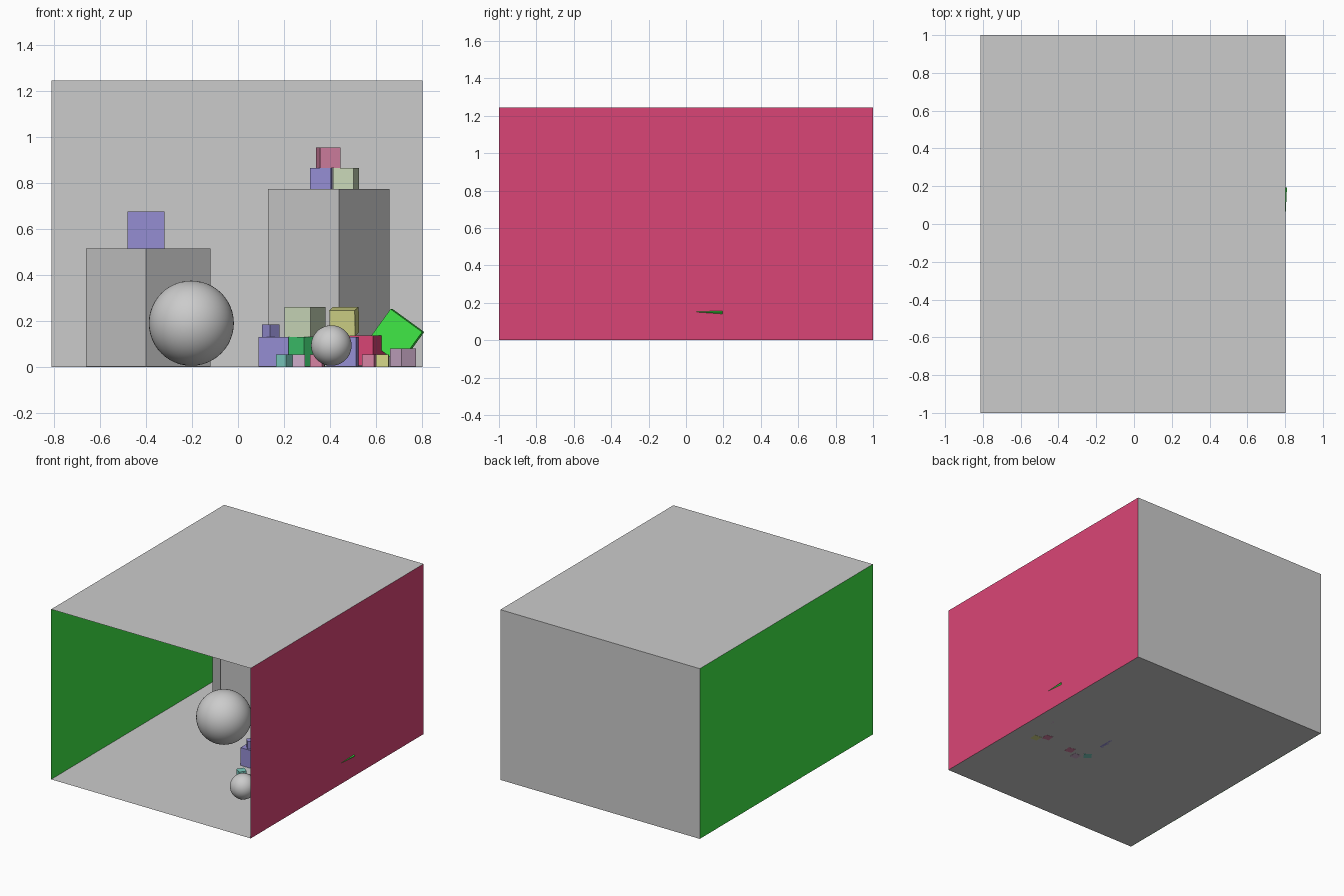
import bpy
from math import radians

if "Cube" in bpy.data.objects:
    bpy.data.objects.remove(bpy.data.objects["Cube"])

X0, X1, TOP, FLOOR = -0.812, 0.802, 1.245, 0.001

PALETTE = {
    "red": (0.70, 0.06, 0.18), "green": (0.05, 0.80, 0.06),
    "leaf": (0.05, 0.58, 0.16), "blue": (0.30, 0.27, 0.65),
    "sage": (0.58, 0.68, 0.48), "olive": (0.66, 0.68, 0.25),
    "teal": (0.20, 0.60, 0.52), "mauve": (0.62, 0.42, 0.60),
    "rose": (0.66, 0.22, 0.36),
}
mats = {}
for key, rgb in PALETTE.items():
    mats[key] = bpy.data.materials.new(key)
    mats[key].diffuse_color = (*rgb, 1)


def paint(ob, color):
    if color:
        ob.data.materials.append(mats[color])


def panel(name, corners, color=None):
    me = bpy.data.meshes.new(name)
    me.from_pydata(corners, [], [(0, 1, 2, 3)])
    ob = bpy.data.objects.new(name, me)
    bpy.context.collection.objects.link(ob)
    paint(ob, color)


def box(name, x, y, z0, width, height=None, turn=0, color=None):
    height = height or width
    bpy.ops.mesh.primitive_cube_add(size=1, location=(x, y, z0 + height / 2),
                                    rotation=(0, 0, radians(turn)))
    ob = bpy.context.object
    ob.name = name
    ob.scale = (width, width, height)
    paint(ob, color)
    return ob


def ball(name, x, y, z, r):
    bpy.ops.mesh.primitive_uv_sphere_add(segments=48, ring_count=24, radius=r, location=(x, y, z))
    bpy.context.object.name = name
    bpy.ops.object.shade_smooth()


# Room shell, open at the front
panel("floor", [(X0, -1, FLOOR), (X1, -1, FLOOR), (X1, 1, FLOOR), (X0, 1, FLOOR)])
panel("ceiling", [(X0, 1, TOP), (X1, 1, TOP), (X1, -1, TOP), (X0, -1, TOP)])
panel("back_wall", [(X0, 1, 0), (X1, 1, 0), (X1, 1, TOP), (X0, 1, TOP)])
panel("left_wall", [(X0, -1, 0), (X0, 1, 0), (X0, 1, TOP), (X0, -1, TOP)], "green")
panel("right_wall", [(X1, -1, 0), (X1, -1, TOP), (X1, 1, TOP), (X1, 1, 0)], "red")

# Two grey pedestals
box("short_block", -0.39, 0.64, FLOOR, 0.383, 0.514, -47)
box("tall_block", 0.395, 0.50, FLOOR, 0.38, 0.773, -35.5)

# Spheres
ball("large_ball", -0.203, 0.128, 0.19, 0.185)
ball("small_ball", 0.406, -0.52, 0.093, 0.088)

# Cube on the short block, and the stack on the tall block
box("short_block_cube", -0.40, 0.64, 0.515, 0.16, color="blue")
box("stack_left", 0.362, 0.48, 0.774, 0.092, turn=-4, color="blue")
box("stack_right", 0.47, 0.48, 0.774, 0.092, turn=-15, color="sage")
box("stack_top", 0.392, 0.48, 0.866, 0.089, turn=12, color="rose")

# Front row of tiny cubes
for i, (x, y, turn, color) in enumerate([
        (0.202, -0.248, -35, "teal"), (0.264, -0.301, 0, "mauve"),
        (0.344, -0.263, -10, "rose"), (0.570, -0.232, -10, "rose"),
        (0.628, -0.285, -3, "olive")]):
    box(f"tiny_cube_{i + 1}", x, y, 0, 0.054, turn=turn, color=color)

# Heap of larger cubes
for i, (x, y, z0, s, turn, color) in enumerate([
        (0.155, -0.035, FLOOR, 0.13, 0, "blue"),
        (0.142, -0.055, 0.131, 0.053, -48, "blue"),
        (0.287, -0.06, FLOOR, 0.13, -45, "leaf"),
        (0.292, -0.06, 0.131, 0.13, -30, "sage"),
        (0.455, -0.06, FLOOR, 0.13, -5, "blue"),
        (0.555, 0.04, 0.006, 0.13, -25, "red"),
        (0.717, -0.06, FLOOR, 0.08, -52, "mauve")]):
    box(f"heap_cube_{i + 1}", x, y, z0, s, turn=turn, color=color)

# Tilted cubes: one settling on the heap, one leaning into the right wall
ob = box("settling_cube", 0.462, -0.06, 0.142, 0.112, turn=-9, color="olive")
ob.rotation_euler.x = radians(8)
ob = box("leaning_cube", 0.687, 0.115, 0.048, 0.17, turn=-3, color="green")
ob.rotation_euler.y = radians(36)

for m in bpy.data.materials:
    if m.users and not m.is_grease_pencil:
        m.use_nodes = True
        m.node_tree.nodes["Principled BSDF"].inputs["Base Color"].default_value = m.diffuse_color
